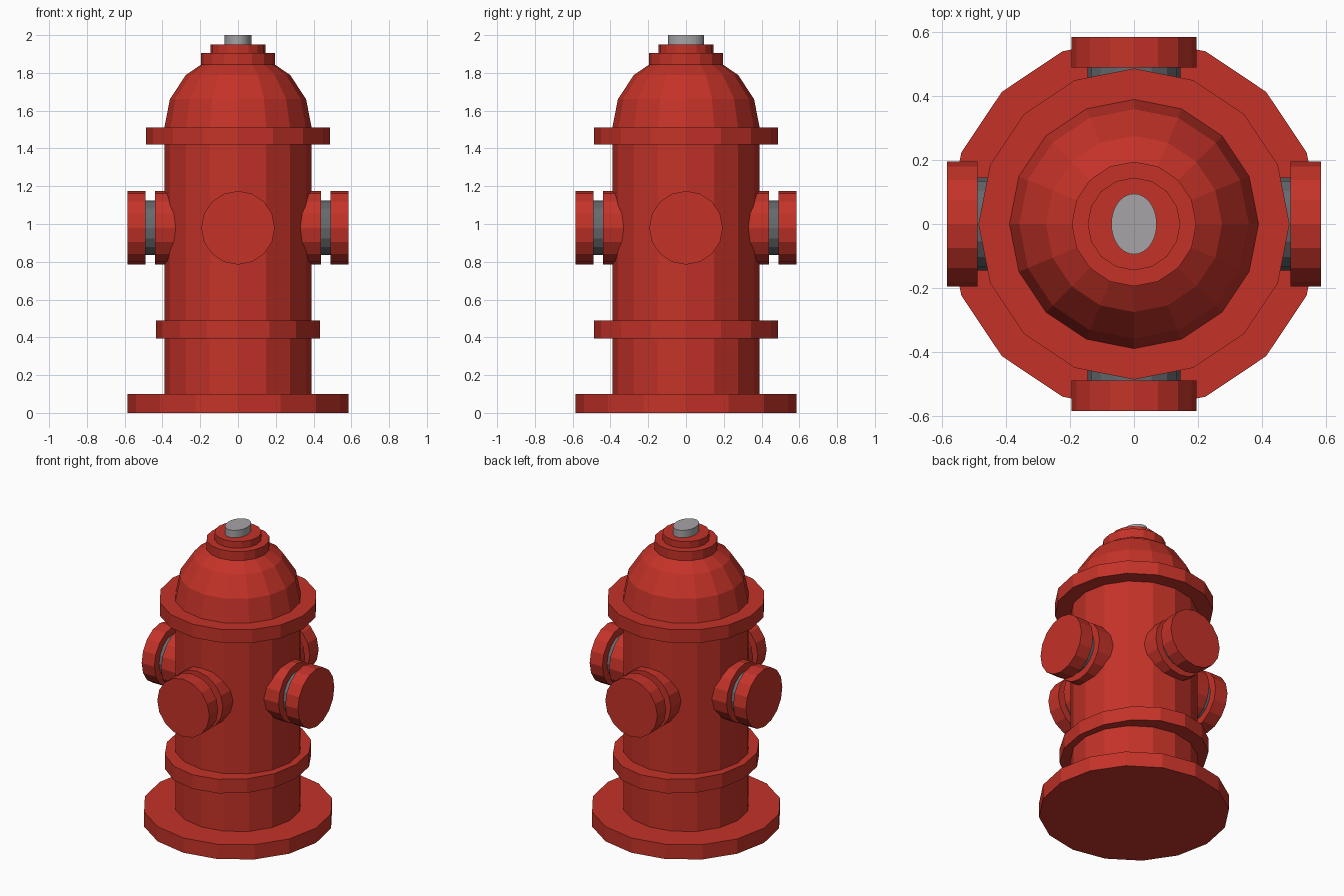
import bpy
import math
from mathutils import Matrix

default_cube = bpy.data.objects.get("Cube")
if default_cube:
    bpy.data.objects.remove(default_cube, do_unlink=True)


def make_material(name, rgb):
    mat = bpy.data.materials.new(name)
    mat.use_nodes = True
    color = (*rgb, 1.0)
    mat.diffuse_color = color
    mat.node_tree.nodes["Principled BSDF"].inputs["Base Color"].default_value = color
    return mat


RED = make_material("hydrant red", (0.55, 0.032, 0.021))
STEEL = make_material("light steel", (0.38, 0.37, 0.38))
IRON = make_material("dark iron", (0.13, 0.14, 0.155))
SIDES = 16


def lathe(name, profile, mat, sides=SIDES, stretch=(1, 1), matrix=None):
    """Closed solid of revolution from (radius, height) points, bottom to top."""
    verts, faces = [], []
    for radius, z in profile:
        for i in range(sides):
            a = math.tau * i / sides
            verts.append((radius * stretch[0] * math.cos(a),
                          radius * stretch[1] * math.sin(a), z))
    for r in range(len(profile) - 1):
        for i in range(sides):
            j = (i + 1) % sides
            low, high = r * sides, (r + 1) * sides
            faces.append((low + i, low + j, high + j, high + i))
    faces.append(tuple(reversed(range(sides))))
    top = (len(profile) - 1) * sides
    faces.append(tuple(range(top, top + sides)))
    mesh = bpy.data.meshes.new(name)
    mesh.from_pydata(verts, [], faces)
    mesh.materials.append(mat)
    if matrix:
        mesh.transform(matrix)
    obj = bpy.data.objects.new(name, mesh)
    bpy.context.collection.objects.link(obj)
    return obj


def disc(name, radius, bottom, top, mat=RED, **options):
    return lathe(name, [(radius, bottom), (radius, top)], mat, **options)


# Barrel and its flanges
disc("base_plate", 0.585, 0, 0.1)
disc("barrel", 0.39, 0.05, 1.5)
disc("lower_flange", 0.487, 0.395, 0.49, stretch=(0.893, 1))
disc("upper_flange", 0.487, 1.42, 1.51)

# Domed bonnet
dome = [(0.39 * math.cos(a), 1.51 + 0.395 * math.sin(a))
        for a in (math.pi / 8 * k for k in range(4))]
lathe("bonnet", dome, RED)

# Stepped crown and operating nut
disc("crown_lower", 0.195, 1.80, 1.905)
disc("crown_upper", 0.145, 1.88, 1.95)
disc("operating_nut", 0.095, 1.92, 2.0, STEEL, sides=32, stretch=(0.75, 1))

# Four outlets, each a collar, a dark neck and a cap
for k, side in enumerate(("left", "back", "right", "front")):
    place = (Matrix.Translation((0, 0, 0.98))
             @ Matrix.Rotation(math.pi / 2 * k, 4, "Z")
             @ Matrix.Rotation(math.pi / 2, 4, "Y"))
    disc(side + "_outlet_collar", 0.195, 0.25, 0.44, matrix=place)
    disc(side + "_outlet_neck", 0.145, 0.40, 0.52, IRON, matrix=place)
    disc(side + "_outlet_cap", 0.195, 0.49, 0.585, matrix=place)
